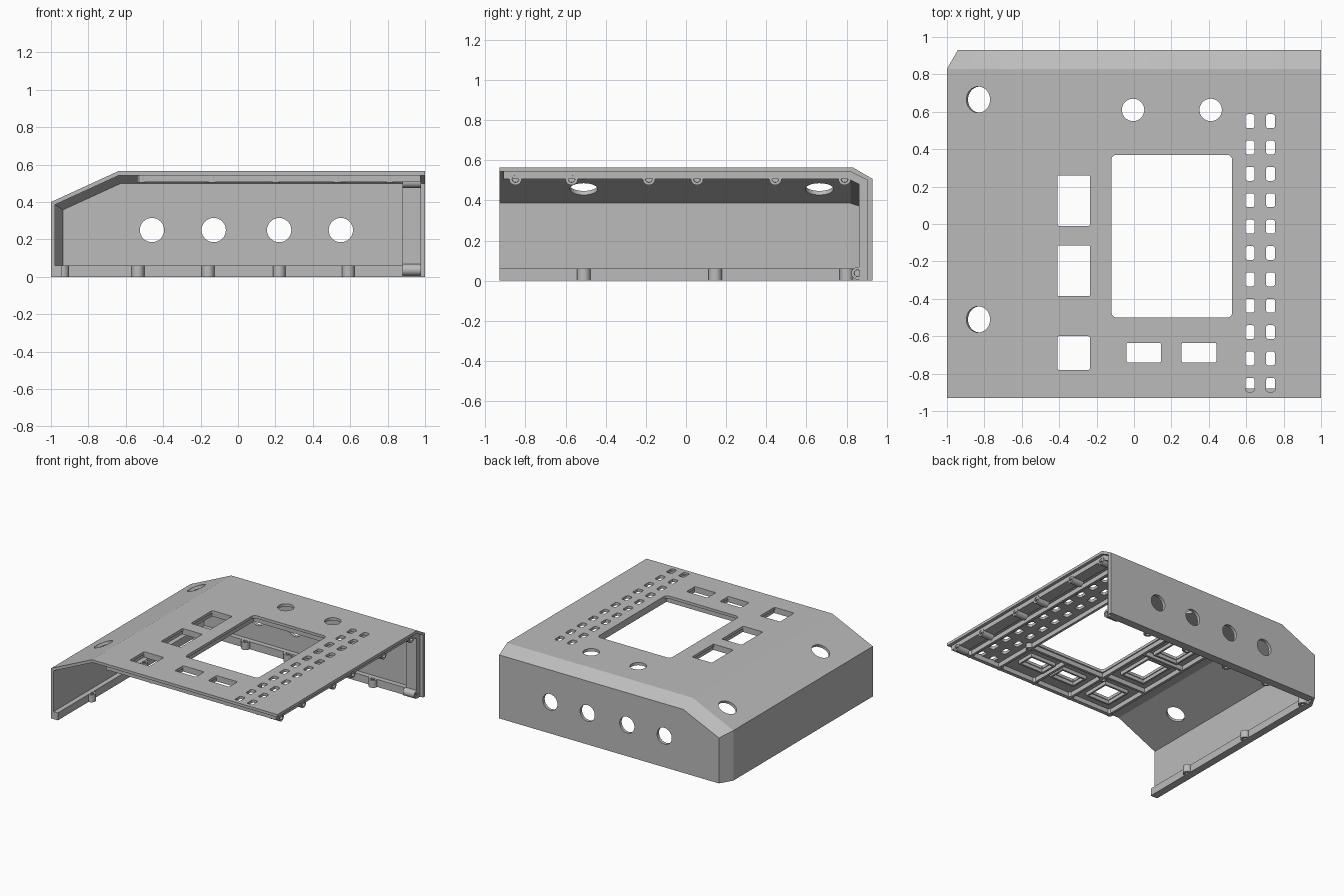
import bpy, bmesh
from math import pi, atan2
from mathutils import Matrix, Vector

if "Cube" in bpy.data.objects:
    bpy.data.objects.remove(bpy.data.objects["Cube"], do_unlink=True)

grey = bpy.data.materials.new("housing grey")
grey.use_nodes = True
grey.diffuse_color = (0.5, 0.5, 0.5, 1)
grey.node_tree.nodes["Principled BSDF"].inputs["Base Color"].default_value = (0.5, 0.5, 0.5, 1)


def finish(bm, name):
    bmesh.ops.recalc_face_normals(bm, faces=bm.faces)
    me = bpy.data.meshes.new(name)
    bm.to_mesh(me)
    bm.free()
    me.materials.append(grey)
    ob = bpy.data.objects.new(name, me)
    bpy.context.collection.objects.link(ob)
    return ob


def box(bm, x0, x1, y0, y1, z0, z1, r=0):
    size = Matrix.Diagonal((x1 - x0, y1 - y0, z1 - z0, 1))
    mid = Matrix.Translation(((x0 + x1) / 2, (y0 + y1) / 2, (z0 + z1) / 2))
    verts = bmesh.ops.create_cube(bm, size=1, matrix=mid @ size)["verts"]
    if r:
        edges = {e for v in verts for e in v.link_edges
                 if abs(e.verts[0].co.z - e.verts[1].co.z) > 0.01}
        bmesh.ops.bevel(bm, geom=list(edges), offset=r, segments=3,
                        profile=0.5, affect='EDGES')


def cylinder(bm, centre, r, length, rot=Matrix(), segs=32, bored=False):
    verts = bmesh.ops.create_cone(bm, cap_ends=True, segments=segs, radius1=r, radius2=r,
                                  depth=length, matrix=Matrix.Translation(centre) @ rot)["verts"]
    if bored:
        caps = list({f for v in verts for f in v.link_faces if len(f.verts) > 4})
        bmesh.ops.inset_individual(bm, faces=caps, thickness=r * 0.45)
        bmesh.ops.inset_individual(bm, faces=caps, thickness=0.001, depth=-length * 0.4)


def loft(sections, name):
    # sections are equal-length loops of points, capped at both ends
    bm = bmesh.new()
    rings = [[bm.verts.new(p) for p in s] for s in sections]
    n = len(rings[0])
    for a, b in zip(rings, rings[1:]):
        for i in range(n):
            j = (i + 1) % n
            bm.faces.new((a[i], a[j], b[j], b[i]))
    bm.faces.new(rings[0])
    bm.faces.new(rings[-1])
    return finish(bm, name)


def section(d, y, right, floor):
    # end profile of the housing, inset by d
    return [(-1 + d, y, floor), (-1 + d, y, 0.4 - 0.641 * d),
            (-0.64 + 0.218 * d, y, 0.565 - d), (right, y, 0.565 - d), (right, y, floor)]


def subtract(ob, cutter):
    cutter.hide_render = True
    mod = ob.modifiers.new("cut", 'BOOLEAN')
    mod.operation, mod.solver, mod.object = 'DIFFERENCE', 'EXACT', cutter
    bpy.context.view_layer.update()
    me = bpy.data.meshes.new_from_object(ob.evaluated_get(bpy.context.evaluated_depsgraph_get()))
    ob.modifiers.clear()
    ob.data = me
    bpy.data.objects.remove(cutter, do_unlink=True)


# Shell: sloped side, top plate and back wall, open elsewhere
shell = loft([section(0, -0.93, 1, 0), section(0, 0.83, 1, 0),
              section(0.058, 0.93, 1, 0)], "housing_shell")
subtract(shell, loft([section(0.022, -2, 2, -1), section(0.022, 0.82, 2, -1),
                      section(0.065, 0.905, 2, -1)], "inner_cutter"))

# Openings
cut = bmesh.new()
WINDOWS = [(-0.41, -0.235, -0.01, 0.26), (-0.41, -0.235, -0.385, -0.115),
           (-0.41, -0.235, -0.78, -0.6), (-0.04, 0.145, -0.74, -0.635),
           (0.255, 0.44, -0.74, -0.635)]
for w in WINDOWS:
    box(cut, *w, 0.48, 0.7, 0.008)
box(cut, -0.12, 0.525, -0.5, 0.37, 0.48, 0.7, 0.025)
for row in range(11):
    y = 0.55 - 0.141 * row
    for x in (0.62, 0.73):
        box(cut, x - 0.024, x + 0.024, y - 0.037, y + 0.037, 0.48, 0.7, 0.012)
for x in (-0.005, 0.41):
    cylinder(cut, (x, 0.61, 0.56), 0.06, 0.2)
for x in (-0.46, -0.13, 0.22, 0.55):
    cylinder(cut, (x, 0.93, 0.25), 0.065, 0.2, Matrix.Rotation(pi / 2, 4, 'X'))
tilt = Matrix.Rotation(-atan2(0.165, 0.36), 4, 'Y')
for y in (0.665, -0.51):
    cylinder(cut, (-0.83, y, 0.47), 0.07, 0.15, tilt)
subtract(shell, finish(cut, "opening_cutter"))

# Rim behind the open right edge
rim = [(-0.91, 0.55), (0.82, 0.55), (0.91, 0.505), (0.91, 0), (0.862, 0),
       (0.862, 0.48), (0.81, 0.507), (-0.91, 0.507)]
loft([[(x, y, z) for y, z in rim] for x in (0.88, 0.975)], "right_rim")

# Ledges along the lower edges and the front edge
bm = bmesh.new()
box(bm, -0.93, 0.9, 0.865, 0.91, 0, 0.06)
box(bm, -0.985, -0.94, -0.93, 0.83, 0, 0.06)
box(bm, -0.53, 0.9, -0.91, -0.88, 0.507, 0.55)
finish(bm, "edge_ledges")

# Stiffening ribs and window frames under the top plate
bm = bmesh.new()
for x, y0, y1 in ((-0.515, -0.9, 0.4), (-0.138, -0.9, 0.4), (0.2, -0.9, -0.52),
                  (0.54, -0.9, 0.4), (0.81, -0.9, 0.7)):
    box(bm, x - 0.01, x + 0.01, y0, y1, 0.507, 0.55)
for y, x0, x1 in ((0.39, -0.52, 0.545), (-0.062, -0.52, -0.14),
                  (-0.49, -0.52, -0.14), (-0.52, -0.14, 0.545)):
    box(bm, x0, x1, y - 0.01, y + 0.01, 0.507, 0.55)
for x0, x1, y0, y1 in WINDOWS:
    t, g = 0.015, 0.006
    x0, x1, y0, y1 = x0 - g, x1 + g, y0 - g, y1 + g
    for bar in ((x0 - t, x0, y0 - t, y1 + t), (x1, x1 + t, y0 - t, y1 + t),
                (x0, x1, y0 - t, y0), (x0, x1, y1, y1 + t)):
        box(bm, *bar, 0.515, 0.55)
finish(bm, "plate_ribs")

# Screw bosses
bm = bmesh.new()
for x in (-0.535, -0.16, 0.22, 0.59):
    cylinder(bm, (x, 0.862, 0.03), 0.034, 0.06, segs=20, bored=True)
for y in (-0.51, 0.145, 0.8):
    cylinder(bm, (-0.937, y, 0.03), 0.034, 0.06, segs=20, bored=True)
for x in (-0.515, -0.138, 0.2, 0.53, 0.81):
    cylinder(bm, (x, -0.888, 0.525), 0.024, 0.04, segs=20, bored=True)
for x in (-0.15, 0.55):
    for y in (-0.53, 0.4):
        cylinder(bm, (x, y, 0.525), 0.028, 0.04, segs=20, bored=True)
sideways = Matrix.Rotation(pi / 2, 4, 'Y')
for y, z in [(y, 0.507) for y in (-0.85, -0.57, -0.185, 0.055, 0.445, 0.79)] + [(0.855, 0.037)]:
    cylinder(bm, (0.929, y, z), 0.031, 0.1, sideways, 20, True)
finish(bm, "screw_bosses")

# Smooth the round walls, keep the edges sharp
for ob in bpy.context.collection.objects:
    if ob.type == 'MESH' and ob.name in ("housing_shell", "screw_bosses"):
        bpy.ops.object.select_all(action='DESELECT')
        ob.select_set(True)
        bpy.context.view_layer.objects.active = ob
        bpy.ops.object.shade_smooth_by_angle(angle=0.4)
